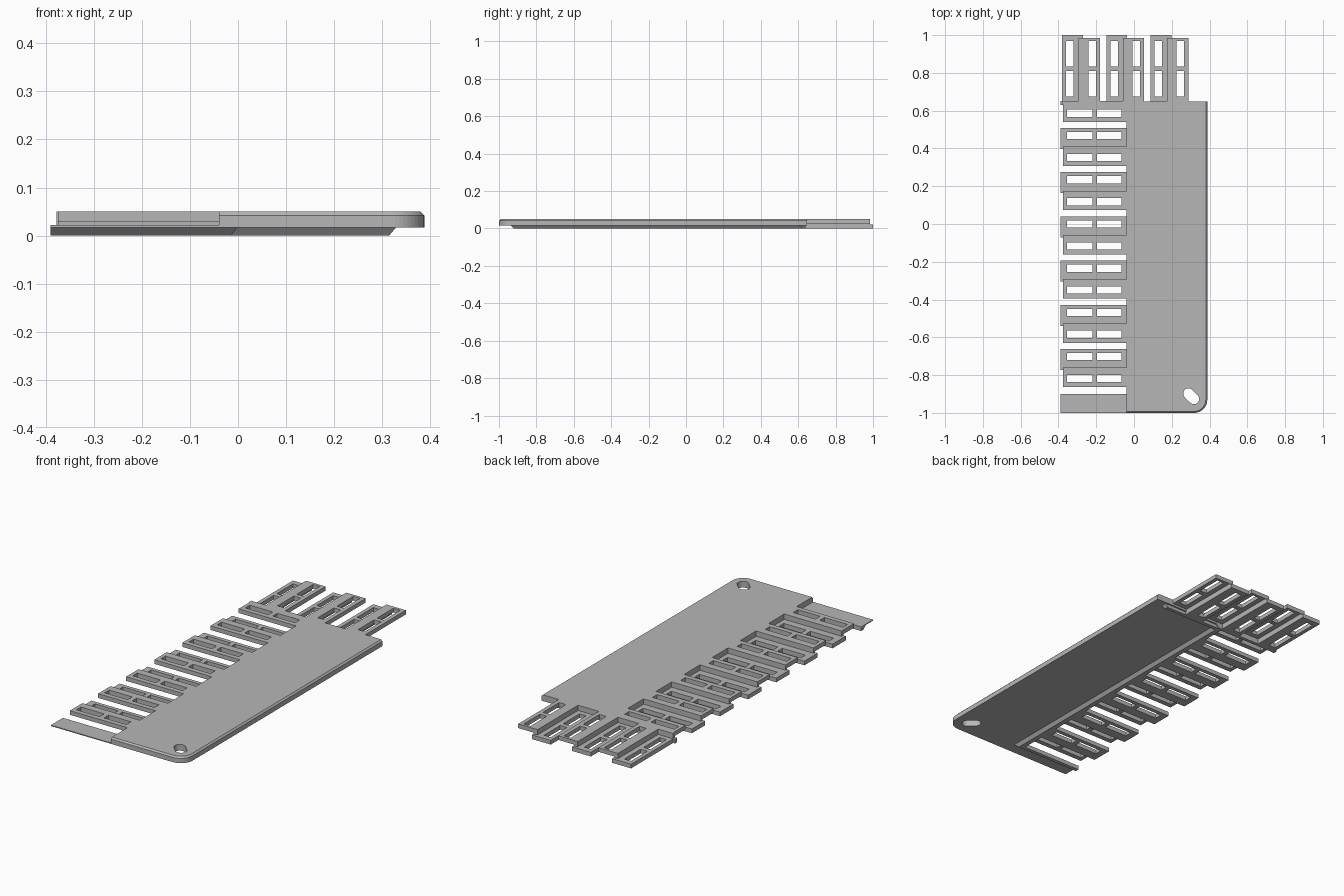
import bpy, bmesh, math

if "Cube" in bpy.data.objects:
    bpy.data.objects.remove(bpy.data.objects["Cube"])

grey = bpy.data.materials.new("plain_grey")
grey.diffuse_color = (0.47, 0.47, 0.47, 1)
grey.use_nodes = True
grey.node_tree.nodes["Principled BSDF"].inputs["Base Color"].default_value = grey.diffuse_color

def finish(bm, name):
    bmesh.ops.recalc_face_normals(bm, faces=bm.faces)
    me = bpy.data.meshes.new(name)
    bm.to_mesh(me)
    bm.free()
    ob = bpy.data.objects.new(name, me)
    me.materials.append(grey)
    bpy.context.collection.objects.link(ob)
    return ob

def stack(name, rings):
    """Closed solid from a list of equal-length 3D rings, bottom to top."""
    bm = bmesh.new()
    loops = [[bm.verts.new(p) for p in r] for r in rings]
    n = len(loops[0])
    for a, b in zip(loops, loops[1:]):
        for i in range(n):
            j = (i + 1) % n
            bm.faces.new((a[i], a[j], b[j], b[i]))
    bm.faces.new(loops[0][::-1])
    bm.faces.new(loops[-1])
    return finish(bm, name)

def rect(x0, x1, y0, y1, z):
    return [(x0, y0, z), (x1, y0, z), (x1, y1, z), (x0, y1, z)]

def block(name, x0, x1, y0, y1, z0, z1, cx=0, cy=0):
    """Box whose underside is pulled in by cx at the +x side and cy at the -y side."""
    return stack(name, [rect(x0, x1 - cx, y0 + cy, y1, z0), rect(x0, x1, y0, y1, z1)])

def slotted(name, xs, ys, z0, z1):
    """Finger plate: grid of cells with the odd/odd cells left open as slots."""
    bm = bmesh.new()
    v = [[bm.verts.new((x, y, z0)) for y in ys] for x in xs]
    for i in range(len(xs) - 1):
        for j in range(len(ys) - 1):
            if not (i % 2 and j % 2):
                bm.faces.new((v[i][j], v[i+1][j], v[i+1][j+1], v[i][j+1]))
    ext = bmesh.ops.extrude_face_region(bm, geom=bm.faces[:], use_keep_orig=True)
    for g in ext["geom"]:
        if isinstance(g, bmesh.types.BMVert):
            g.co.z = z1
    bmesh.ops.dissolve_limit(bm, angle_limit=0.01, verts=bm.verts, edges=bm.edges)
    return finish(bm, name)

LOW, HIGH, PITCH = (0.0, 0.022), (0.028, 0.05), 0.234

# Main plate: one rounded corner and a small bevel along the outer top edge
def outline(inset, z):
    r, x1, y0 = 0.07, 0.388, -1.0
    pts = [(-0.04, y0 + inset, z)]
    for i in range(13):
        a = -math.pi / 2 + i * math.pi / 24
        pts.append((x1 - r + (r - inset) * math.cos(a), y0 + r + (r - inset) * math.sin(a), z))
    return pts + [(x1 - inset, 0.648, z), (-0.04, 0.648, z)]

plate = stack("main_plate", [outline(0, 0.017), outline(0, 0.042), outline(0.008, 0.05)])

# Slanted oval hole in the corner
def oval(z):
    pts = []
    for i in range(24):
        a = math.radians(45) + math.pi * 2 * i / 23.999 - math.pi / 2
        s = 0.02 if i < 12 else -0.02
        pts.append((0.303 + s * 0.707 + 0.028 * math.cos(a - math.pi / 2),
                    -0.912 - s * 0.707 + 0.028 * math.sin(a - math.pi / 2), z))
    return pts

def capsule(z):
    pts = []
    for end in (0, 1):
        base = -math.pi / 4 + end * math.pi
        cx, cy = 0.303 + 0.02 * math.cos(base), -0.912 + 0.02 * math.sin(base)
        for i in range(13):
            a = base - math.pi / 2 + math.pi * i / 12
            pts.append((cx + 0.028 * math.cos(a), cy + 0.028 * math.sin(a), z))
    return pts

cutter = stack("hole_cutter", [capsule(-0.1), capsule(0.1)])
mod = plate.modifiers.new("hole", "BOOLEAN")
mod.operation, mod.object, mod.solver = "DIFFERENCE", cutter, "EXACT"
bpy.context.view_layer.objects.active = plate
plate.select_set(True)
bpy.ops.object.modifier_apply(modifier="hole")
bpy.data.objects.remove(cutter)

# Underside rails with chamfered inner edges
block("side_rail", -0.04, 0.0, -0.94, 0.648, 0, 0.018, 0.015, 0.02)
block("back_rail", -0.04, 0.33, 0.605, 0.64, 0, 0.018, 0.015, 0.015)

# Front strip: thin lip with a thicker, chamfered rear part
block("front_strip_lip", -0.39, -0.04, -1.0, -0.9, 0.017, 0.022)
block("front_strip_base", -0.39, -0.04, -0.94, -0.9, 0, 0.018, 0, 0.02)

# Left fingers: a low and a high slotted plate joined by a wall
def x_cuts(x0):
    return [x0, -0.355, -0.22, -0.195, -0.065, -0.04]

def left_high(y):
    slotted("left_high_finger", x_cuts(-0.375), [y, y + 0.026, y + 0.064, y + 0.103], *HIGH)

for k in range(6):
    y = 0.307 - k * PITCH
    left_high(y)
    slotted("left_low_finger", x_cuts(-0.39), [y + 0.09, y + 0.142, y + 0.18, y + 0.201], *LOW)
    block("left_finger_wall", -0.375, -0.04, y + 0.09, y + 0.103, 0.01, 0.04)
left_high(0.307 + PITCH)

# Corner wall joining the first left finger to the back fingers
block("corner_wall", -0.378, -0.04, 0.632, 0.65, 0, 0.05)
block("corner_tab", -0.39, -0.37, 0.63, 0.65, 0, 0.022)

# Back fingers: three low and high pairs
for k in range(3):
    x = -0.38 + k * PITCH
    slotted("back_low_finger", [x, x + 0.021, x + 0.06, x + 0.11],
            [0.635, 0.675, 0.81, 0.835, 0.97, 1.0], *LOW)
    slotted("back_high_finger", [x + 0.087, x + 0.138, x + 0.178, x + 0.2],
            [0.645, 0.675, 0.81, 0.835, 0.97, 0.985], *HIGH)
    block("back_finger_wall", x + 0.087, x + 0.11, 0.645, 0.985, 0.01, 0.04)
